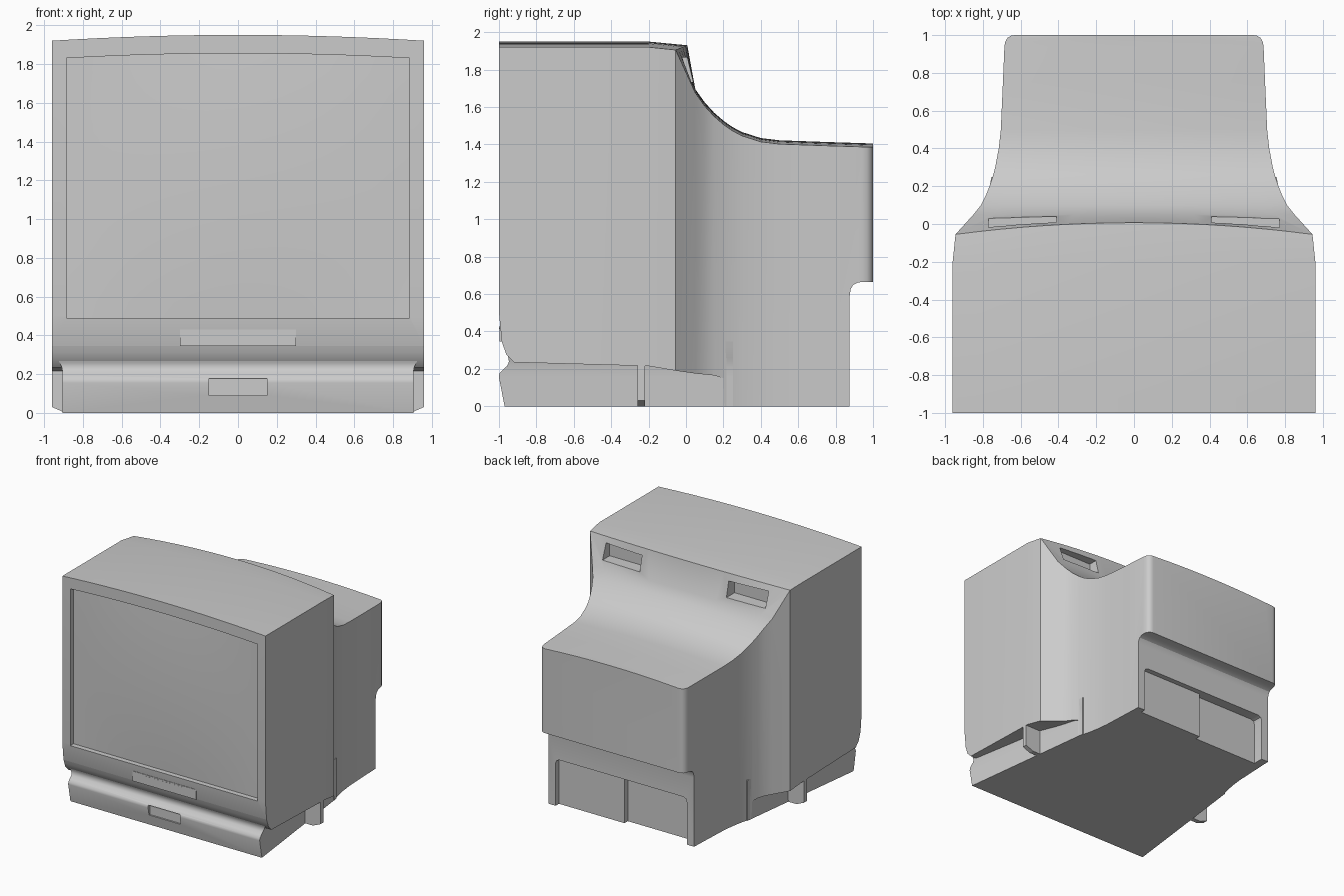
import bpy, bmesh, math

if "Cube" in bpy.data.objects:
    bpy.data.objects.remove(bpy.data.objects["Cube"])


def loft(name, sections):
    """Closed solid skinned through rings of equal point count."""
    bm = bmesh.new()
    rings = [[bm.verts.new(p) for p in s] for s in sections]
    n = len(rings[0])
    for a, b in zip(rings, rings[1:]):
        for i in range(n):
            j = (i + 1) % n
            bm.faces.new((a[i], a[j], b[j], b[i]))
    bm.faces.new(rings[0][::-1])
    bm.faces.new(rings[-1])
    bmesh.ops.recalc_face_normals(bm, faces=bm.faces)
    return to_object(name, bm)


def to_object(name, bm):
    me = bpy.data.meshes.new(name)
    bm.to_mesh(me)
    bm.free()
    ob = bpy.data.objects.new(name, me)
    bpy.context.collection.objects.link(ob)
    return ob


def prism_y(name, poly, y0, y1):
    return loft(name, [[(x, y, z) for x, z in poly] for y in (y0, y1)])


def rect(x0, x1, z0, z1):
    return [(x0, z0), (x1, z0), (x1, z1), (x0, z1)]


def arched(w, z0, z1, rise, n=16):
    """Rectangle outline whose top edge is a shallow arch."""
    us = [1 - 2 * i / n for i in range(n + 1)]
    return [(-w, z0), (w, z0)] + [(u * w, z1 + rise * (1 - u * u)) for u in us]


def activate(ob):
    bpy.ops.object.select_all(action='DESELECT')
    ob.select_set(True)
    bpy.context.view_layer.objects.active = ob


def cut(ob, cutter):
    cutter.hide_render = True
    activate(ob)
    m = ob.modifiers.new("cut", 'BOOLEAN')
    m.operation, m.solver, m.object = 'DIFFERENCE', 'EXACT', cutter
    bpy.ops.object.modifier_apply(modifier=m.name)
    bpy.data.objects.remove(cutter)


def smooth(ob, deg=28):
    activate(ob)
    bpy.ops.object.shade_smooth_by_angle(angle=math.radians(deg))


# Main housing: y, half width, bottom z, top z at the sides, arch rise, bow in y
stations = [
    (-1.0, .96, .50, 1.92, .03, 0), (-.985, .96, .345, 1.92, .03, 0),
    (-.96, .96, .275, 1.92, .03, 0), (-.92, .96, .235, 1.92, .03, 0),
    (-.2, .96, .215, 1.92, .03, 0), (-.055, .945, .19, 1.905, .025, .062),
    (.05, .85, .175, 1.675, .02, 0), (.1, .81, .17, 1.605, .02, 0),
    (.15, .785, .165, 1.55, .02, 0), (.2, .765, .15, 1.507, .02, 0),
    (.205, .763, 0, 1.503, .02, 0), (.25, .748, 0, 1.472, .02, 0),
    (.3, .735, 0, 1.446, .02, 0), (.4, .716, 0, 1.414, .02, 0),
    (.5, .705, 0, 1.402, .02, 0), (.75, .694, 0, 1.393, .02, 0),
    (.94, .686, 0, 1.387, .02, 0), (.967, .681, 0, 1.386, .02, 0),
    (.987, .668, 0, 1.386, .02, 0), (.997, .65, 0, 1.386, .02, 0),
    (1.0, .63, 0, 1.386, .02, 0)]
housing = loft("housing", [
    [(x, y + (bow * (1 - (x / w) ** 2) if z > zb else 0), z)
     for x, z in arched(w, zb, zt, rise)]
    for y, w, zb, zt, rise, bow in stations])

# Screen opening
cut(housing, prism_y("screen_cutter", arched(.885, .49, 1.83, .025), -1.1, -.94))

# Undercut at the lower rear
prof = [(.875, -.1), (.875, .59), (.88, .625), (.893, .648), (.915, .66),
        (.94, .665), (1.1, .665), (1.1, -.1)]
cut(housing, loft("undercut_cutter", [[(x, y, z) for y, z in prof] for x in (-1, 1)]))

# Two stepped recesses in the rear connector area
for s, x_in, depth in ((1, -.01, .83), (-1, 0, .785)):
    poly = [(x_in, -.1), (s * .62, -.1), (s * .62, .365), (s * .61, .39),
            (s * .585, .40), (x_in, .40)]
    cut(housing, prism_y("recess_cutter", poly, depth, .95))

# Grip pockets behind the top ridge
for s in (-1, 1):
    xs = sorted((s * .41, s * .77))
    cut(housing, prism_y("grip_cutter", rect(xs[0], xs[1], 1.735, 1.865), -.07, .3))
smooth(housing)

# Screen glass, slightly bulged
bm = bmesh.new()
n = 16
grid = []
for i in range(n + 1):
    u = 2 * i / n - 1
    top = 1.832 + .025 * (1 - u * u)
    col = []
    for k in range(n + 1):
        t = k / n
        v = 2 * t - 1
        y = -.955 - .02 * (1 - u * u) * (1 - v * v)
        col.append(bm.verts.new((u * .89, y, .488 + t * (top - .488))))
    grid.append(col)
for i in range(n):
    for k in range(n):
        bm.faces.new((grid[i][k], grid[i + 1][k], grid[i + 1][k + 1], grid[i][k + 1]))
smooth(to_object("screen", bm))

# Base with the grooved lower front: front y, z, half width; tapers to the rear
rows = [(-.97, 0, .905), (-1, .155, .905), (-.998, .175, .905), (-.98, .195, .905),
        (-.957, .215, .905), (-.947, .237, .91), (-.949, .258, .92),
        (-.96, .285, .935), (-.975, .315, .948), (-.985, .345, .96)]
base = loft("base", [[(-w, y, z), (w, y, z), (.755, .25, z), (-.755, .25, z)]
                     for y, z, w in rows])

# Small front door recess
cut(base, prism_y("door_cutter", rect(-.15, .15, .09, .178), -1.1, -.975))
smooth(base, 40)

# Support plate whose ends show as side feet
prism_y("foot_plate", [(-.89, 0), (.89, 0), (.96, .03), (.96, .225),
                       (-.96, .225), (-.96, .03)], -.26, -.22)

# Control panel and its row of buttons
prism_y("control_panel", rect(-.3, .3, .345, .43), -.997, -.97)
for i in range(10):
    x = -.17 + i * .038
    prism_y("control_button", rect(x - .008, x + .008, .412, .42), -1.0, -.98)
